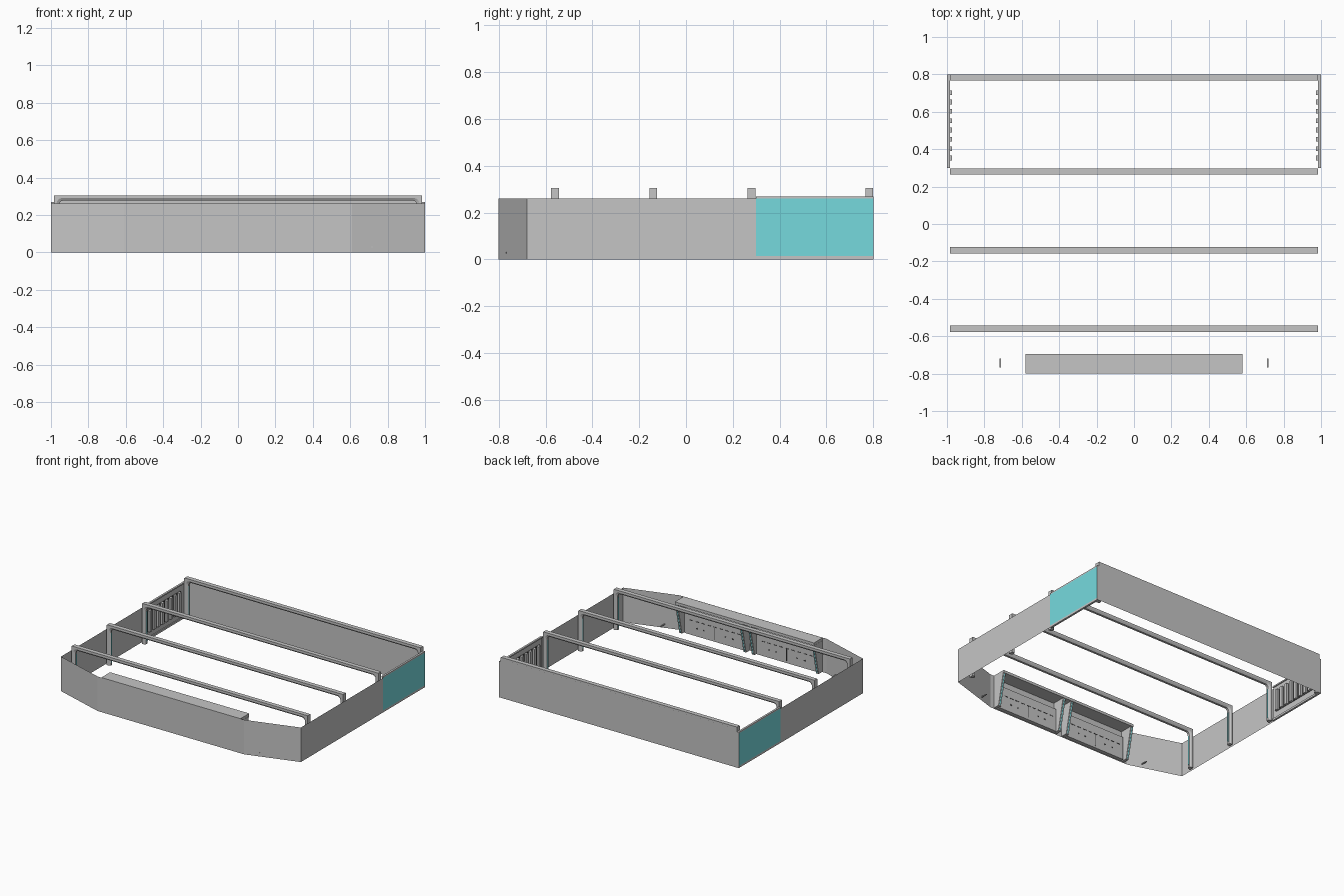
import bpy, bmesh, math
from mathutils import Vector

cube = bpy.data.objects.get("Cube")
if cube:
    bpy.data.objects.remove(cube, do_unlink=True)


def material(name, rgb):
    m = bpy.data.materials.new(name)
    m.use_nodes = True
    m.diffuse_color = (*rgb, 1)
    m.node_tree.nodes["Principled BSDF"].inputs["Base Color"].default_value = (*rgb, 1)
    return m


GREY = material("light grey", (0.56, 0.56, 0.56))
CYAN = material("cyan", (0.18, 0.70, 0.73))
DARK = material("dark grey", (0.08, 0.08, 0.08))


def finish(name, bm, mat):
    bmesh.ops.recalc_face_normals(bm, faces=bm.faces)
    mesh = bpy.data.meshes.new(name)
    bm.to_mesh(mesh)
    bm.free()
    mesh.materials.append(mat)
    ob = bpy.data.objects.new(name, mesh)
    bpy.context.collection.objects.link(ob)
    return ob


def add_box(bm, lo, hi):
    lo, hi = Vector(lo), Vector(hi)
    for v in bmesh.ops.create_cube(bm, size=1)["verts"]:
        v.co = Vector(c * s for c, s in zip(v.co, hi - lo)) + (lo + hi) / 2


def boxes(name, spans, mat):
    bm = bmesh.new()
    for lo, hi in spans:
        add_box(bm, lo, hi)
    return finish(name, bm, mat)


def sheet(name, path, z0, z1, mat):
    """Thin upright wall following a plan path."""
    bm = bmesh.new()
    low = [bm.verts.new((x, y, z0)) for x, y in path]
    top = [bm.verts.new((x, y, z1)) for x, y in path]
    for i in range(len(path) - 1):
        bm.faces.new((low[i], low[i + 1], top[i + 1], top[i]))
    return finish(name, bm, mat)


def prism(name, profile, x, width, mat):
    """Extrude a (y, z) profile along x."""
    bm = bmesh.new()
    face = bm.faces.new([bm.verts.new((x - width / 2, y, z)) for y, z in profile])
    ext = bmesh.ops.extrude_face_region(bm, geom=[face])
    verts = [g for g in ext["geom"] if isinstance(g, bmesh.types.BMVert)]
    bmesh.ops.translate(bm, verts=verts, vec=(width, 0, 0))
    return finish(name, bm, mat)


# Outer walls
WALL = 0.26
sheet("front_and_side_walls",
      [(1, 0.3), (1, -0.68), (0.61, -0.8), (-0.61, -0.8), (-1, -0.68), (-1, 0.3)],
      0, WALL, GREY)
sheet("back_wall", [(-1, 0.8), (1, 0.8)], 0, WALL, GREY)
sheet("back_wall_top", [(-0.985, 0.8), (0.985, 0.8)], WALL, 0.29, GREY)


# Portal frames: rounded opening with bevelled inner edges
def portal_loop(inset, radius):
    x, z = 0.985 - inset - radius, 0.305 - inset - radius
    half = [(x + radius, 0)]
    for i in range(7):
        a = math.pi / 2 * i / 6
        half.append((x + radius * math.cos(a), z + radius * math.sin(a)))
    return half + [(-px, pz) for px, pz in reversed(half)]


def portal(name, y):
    h = 0.0165
    outer, lip, inner = portal_loop(0, 0.004), portal_loop(0.015, 0.03), portal_loop(0.028, 0.025)
    section = [(outer, -h), (lip, -h), (inner, -h / 2), (inner, h / 2), (lip, h), (outer, h)]
    bm = bmesh.new()
    rings = [[bm.verts.new((x, y + dy, z)) for x, z in loop] for loop, dy in section]
    for a, b in zip(rings, rings[1:] + rings[:1]):
        for i in range(len(a) - 1):
            bm.faces.new((a[i], a[i + 1], b[i + 1], b[i]))
    for end in (0, -1):
        bm.faces.new([r[end] for r in rings])
    finish(name, bm, GREY)


for label, y in (("front", -0.56), ("middle", -0.14), ("rear", 0.28), ("back", 0.783)):
    portal(label + "_portal_frame", y)
    # Light strips on the inner faces of the posts
    boxes(label + "_light_strips",
          [((s * 0.957 - 0.002, y - 0.005, 0.02), (s * 0.957 + 0.002, y + 0.005, 0.245))
           for s in (-1, 1)], CYAN)

# Side bays: coloured outer panel, trim, and louvres inside
for side, s in (("left", 1), ("right", -1)):
    sheet(side + "_bay_panel", [(s, 0.3), (s, 0.8)], 0.015, WALL, CYAN)
    sheet(side + "_bay_lining", [(s * 0.992, 0.3), (s * 0.992, 0.8)], 0.01, WALL, GREY)
    x0, x1 = sorted((s, s * 0.985))
    boxes(side + "_bay_trim", [((x0, 0.3, 0), (x1, 0.8, 0.015)),
                               ((x0, 0.3, WALL), (x1, 0.8, 0.27))], GREY)
    a, b = sorted((s * 0.991, s * 0.988))
    boxes(side + "_louvre_back", [((a, 0.33, 0.06), (b, 0.73, 0.22))], DARK)
    a, b = sorted((s * 0.988, s * 0.972))
    boxes(side + "_louvres", [((a, 0.34 + i * 0.05, 0.06), (b, 0.365 + i * 0.05, 0.22))
                              for i in range(8)], GREY)
    # Small latch on the angled front wall
    boxes(side + "_latch", [((s * 0.715 - 0.004, -0.768, 0.025),
                             (s * 0.715 + 0.004, -0.718, 0.031))], GREY)

# Front console: shelf, panels and brackets
boxes("console_shelf", [((-0.58, -0.799, 0.24), (0.58, -0.695, WALL))], GREY)
for x in (-0.57, -0.035, 0.035, 0.57):
    prism("console_bracket", [(-0.798, 0.005), (-0.75, 0.005), (-0.70, 0.24), (-0.798, 0.24)],
          x, 0.022, GREY)
    prism("bracket_light", [(-0.75, 0.01), (-0.747, 0.01), (-0.698, 0.235), (-0.701, 0.235)],
          x, 0.006, CYAN)

for side, s in (("left", 1), ("right", -1)):
    mid = s * 0.3
    prism(side + "_console_panel",
          [(-0.798, 0.005), (-0.77, 0.005), (-0.77, 0.18), (-0.798, 0.2)], mid, 0.5, GREY)
    # Painted seams, dashes and buttons
    marks = [((mid - 0.22 + i * 0.05, -0.771, 0.112), (mid - 0.19 + i * 0.05, -0.768, 0.117))
             for i in range(9)]
    marks.append(((mid - 0.002, -0.771, 0.02), (mid + 0.002, -0.768, 0.11)))
    marks += [((mid + d - 0.006, -0.771, 0.06), (mid + d + 0.006, -0.768, 0.068))
              for d in (-0.15, -0.09, 0.09, 0.15)]
    boxes(side + "_console_marks", marks, DARK)
